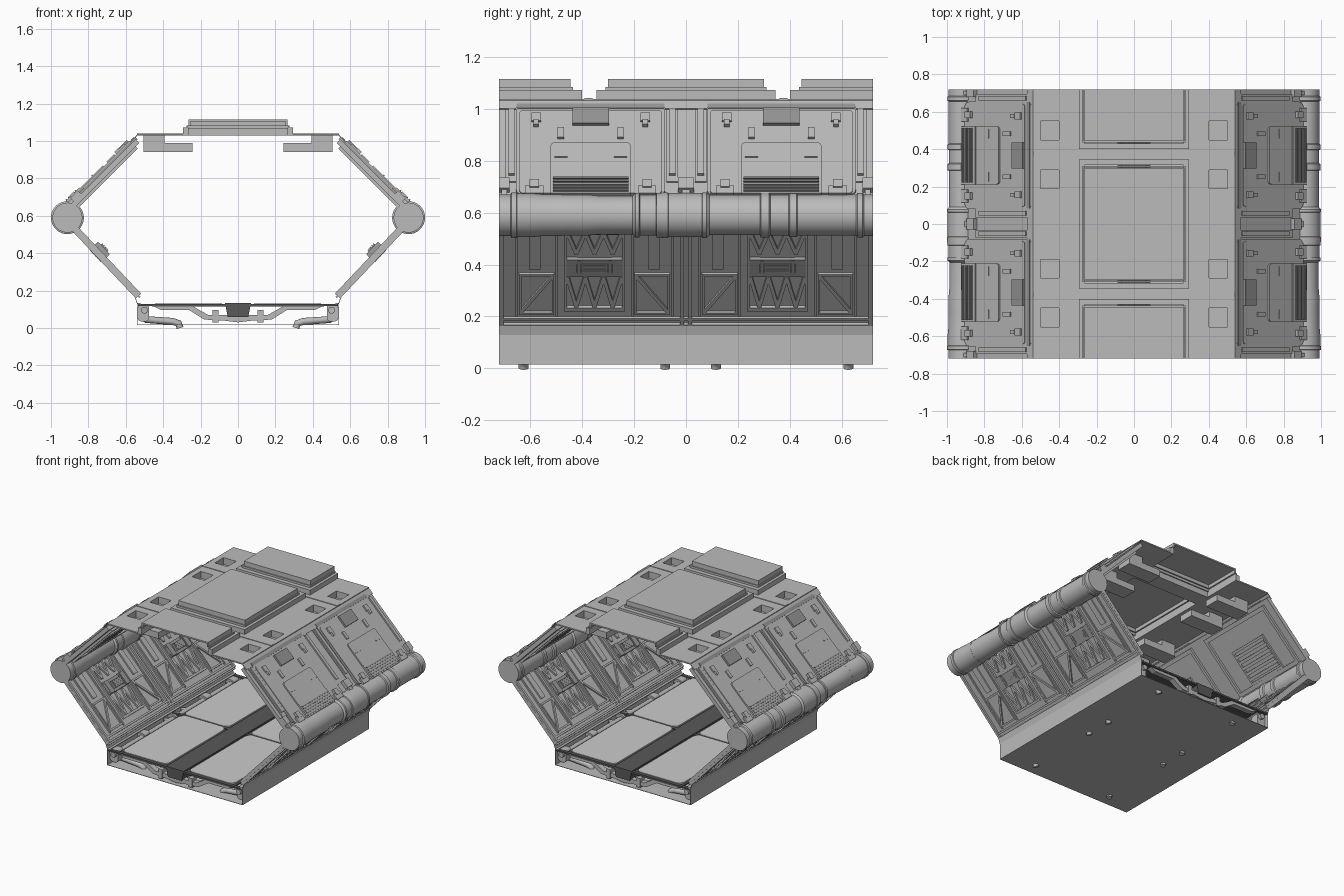
import bpy, bmesh
from math import pi, cos, sin
from mathutils import Vector

if "Cube" in bpy.data.objects:
    bpy.data.objects.remove(bpy.data.objects["Cube"])

# ---------- helpers ----------
def material(name, v):
    m = bpy.data.materials.new(name)
    m.diffuse_color = (v, v, v, 1)
    m.use_nodes = True
    m.node_tree.nodes["Principled BSDF"].inputs["Base Color"].default_value = m.diffuse_color
    return m

MID, DARK, LIGHT = material("mid_grey", .5), material("dark_grey", .1), material("light_grey", .8)

def wall(P, d, n):
    """Sloped panel space: y, height z of the outer face, offset h along the normal."""
    def f(y, z, h, ref):
        t = (z - P[1] - n[1] * ref) / d[1]
        return Vector((P[0] + d[0] * t + n[0] * h, y, P[1] + d[1] * t + n[1] * h))
    return f

UPPER = wall((.52, .97), (.707, -.707), (.707, .707))
LOWER = wall((.548, .16), (.687, .727), (.727, -.687))
FLAT = lambda y, x, h, ref: Vector((x, y, h))
CROSS = lambda x, z, h, ref: Vector((x, h, z))

def rect(a0, a1, b0, b1):
    return [(a0, b0), (a1, b0), (a1, b1), (a0, b1)]

def rrect(a0, a1, b0, b1, r, n=4):
    pts = []
    for i, (a, b) in enumerate(((a1 - r, b1 - r), (a0 + r, b1 - r), (a0 + r, b0 + r), (a1 - r, b0 + r))):
        for k in range(n + 1):
            t = (i + k / n) * pi / 2
            pts.append((a + r * cos(t), b + r * sin(t)))
    return pts

def bar(a, b, w):
    a, b = Vector(a), Vector(b)
    p = (b - a).orthogonal().normalized() * w / 2
    return [tuple(a + p), tuple(b + p), tuple(b - p), tuple(a - p)]

def border(a0, a1, b0, b1, w):
    return [rect(a0, a1, b0, b0 + w), rect(a0, a1, b1 - w, b1),
            rect(a0, a0 + w, b0 + w, b1 - w), rect(a1 - w, a1, b0 + w, b1 - w)]

def finish(name, bm, mirror, mat=MID):
    bmesh.ops.recalc_face_normals(bm, faces=bm.faces)
    me = bpy.data.meshes.new(name)
    bm.to_mesh(me)
    bm.free()
    me.materials.append(mat)
    ob = bpy.data.objects.new(name, me)
    bpy.context.collection.objects.link(ob)
    if mirror:
        ob.modifiers.new("mirror", 'MIRROR').use_mirror_merge = False
    return ob

def build(name, space, shapes, mirror=True, mat=MID):
    """Extrude each (outline, h0, h1) in the given space into one object."""
    bm = bmesh.new()
    for pts, h0, h1 in shapes:
        lo = [bm.verts.new(space(a, b, h0, h1)) for a, b in pts]
        hi = [bm.verts.new(space(a, b, h1, h1)) for a, b in pts]
        bm.faces.new(lo)
        bm.faces.new(hi)
        for i in range(len(pts)):
            j = (i + 1) % len(pts)
            bm.faces.new((lo[i], lo[j], hi[j], hi[i]))
    return finish(name, bm, mirror, mat)

BAYS = (-.367, .367)

# ---------- roof: plate with duct holes and hatch openings ----------
xs = (-.54, -.5, -.4, -.265, .265, .4, .5, .54)
ys = (-.72, -.55, -.45, -.43, -.315, -.29, -.19, .19, .29, .315, .43, .45, .55, .72)
cells = []
for y0, y1 in zip(ys, ys[1:]):
    for x0, x1 in zip(xs, xs[1:]):
        mx, my = abs(x0 + x1) / 2, abs(y0 + y1) / 2
        hole = .4 < mx < .5 and (.45 < my < .55 or .19 < my < .29)
        if not hole and not (mx < .2 and not .315 < my < .43):
            cells.append((rect(y0, y1, x0, x1), 1.028, 1.037))
build("roof_plate", FLAT, cells, False)
build("roof_seams", FLAT, [(rect(s * .375 - .015, s * .375 + .015, -.54, .54), 1.036, 1.041) for s in (-1, 1)], False)

# hollow stepped hatches, the end ones open where the section is cut
hatch = []
for half, w, z0, z1 in ((.345, .03, 1.036, 1.072), (.31, .008, 1.065, 1.083), (.3, .01, 1.08, 1.115)):
    wx = half - .05 if half > .34 else half - .035
    hatch += [(r, z0, z1) for r in border(-half, half, -wx, wx, w)]
    for s in (-1, 1):
        inner_y = s * (.745 - half)
        hatch.append((rect(*sorted((inner_y, inner_y + s * w)), -wx, wx), z0, z1))
        for q in (-1, 1):
            hatch.append((rect(*sorted((inner_y, s * .72)), *sorted((q * wx, q * (wx - w)))), z0, z1))
for y0, y1 in ((-.295, .295), (-.72, -.45), (.45, .72)):
    hatch.append((rect(y0, y1, -.26, .26), 1.105, 1.115))
build("roof_hatches", FLAT, hatch, False)

ducts = []
for y in (-.5, -.24, .24, .5):
    ducts += [(r, .985, 1.03) for r in border(y - .056, y + .056, .394, .506, .006)]
    ducts.append((rect(y - .056, y + .056, .243, .506), .942, .988))
build("roof_ducts", FLAT, ducts)

# thin skirts closing the seams between walls, roof and floor
build("roof_skirt", CROSS, [([(.537, 1.03), (.54, 1.032), (.572, 1.0), (.568, .996)], -.72, .72)])
build("floor_skirt", CROSS, [([(.537, .13), (.54, .129), (.553, .168), (.55, .17)], -.72, .72)])

# ---------- upper side walls ----------
build("upper_wall_sheet", UPPER, [(rect(-.72, .72, .665, 1.01), .02, .048)])
frame, panels, fittings, slots, inner = [], [], [], [], []
for y in (-.672, -.053, .057, .672):
    frame += [(rect(y - .022, y + .022, .72, 1.005), .04, .054), (rect(y - .012, y + .012, .75, 1.0), .05, .064)]
for y in (-.7, 0, .7):
    w = .03 if y == 0 else .02
    frame += [(rect(y - w, y + w, .695, .735), .04, .072), (rect(y - w * .5, y + w * .5, .665, .7), .04, .064)]
for c in BAYS:
    panels += [(rrect(c - .287, c + .287, .672, 1.022, .02), .04, .059),
               (rrect(c - .275, c + .275, .675, .995, .015), .055, .064),
               (rrect(c - .155, c + .155, .685, .87, .015), .06, .073),
               (rect(c - .155, c + .155, .675, .75), .06, .077)]
    slots += [(rrect(c - .285, c + .285, 1.003, 1.02, .006), .055, .062),
              (rect(c - .07, c + .07, .945, 1.005), .06, .078)]
    for k in range(5):
        slots.append((rect(c - .145, c + .145, .685 + k * .012, .691 + k * .012), .07, .083))
    for s in (-1, 1):
        fittings += [(rect(c + s * .21 - .018, c + s * .21 + .018, .955, .985), .06, .074),
                     (rect(c + s * .21 - .01, c + s * .21 + .01, .94, .96), .06, .079),
                     (rect(c + s * .115 - .012, c + s * .115 + .012, .89, .93), .06, .073),
                     (rect(c + s * .115 - .025, c + s * .115 + .025, .815, .82), .07, .077),
                     (rect(c + s * .217 - .035, c + s * .217 + .035, .675, .705), .06, .077),
                     (rect(c + s * .217 - .018, c + s * .217 + .018, .7, .73), .06, .083)]
    # ribs and vent on the inside of the bay
    inner += [(r, .004, .025) for r in border(c - .3, c + .3, .66, .975, .02)]
    inner += [(r, .008, .025) for r in border(c - .155, c + .155, .68, .86, .012)]
    inner += [(rect(c - .14, c + .14, .7 + k * .03, .715 + k * .03), .005, .025) for k in range(5)]
build("upper_wall_frame", UPPER, frame)
build("upper_wall_panels", UPPER, panels)
build("upper_wall_fittings", UPPER, fittings)
build("upper_wall_slots", UPPER, slots, mat=material("slot_grey", .3))
build("upper_wall_inner_ribs", UPPER, inner)

# ---------- lower side walls ----------
build("lower_wall_sheet", LOWER, [(rect(-.72, .72, .16, .52), -.024, -.014)])
ribs, truss, latch = [], [], []
ribs += [(rect(-.72, .72, .158, .168), -.038, 0), (rect(-.715, .715, .182, .192), -.036, -.003)]
ribs += [(rect(y - .008, y + .008, .16, .52), -.038, 0) for y in (-.711, -.015, .015, .711)]
for c in BAYS:
    c *= .96
    for s in (-1, 1):
        a, b = sorted((c + s * .155, c + s * .29))
        ribs += [(r, -.034, -.004) for r in border(a, b, .205, .362, .009)]
        ribs.append((bar((c + s * .16, .355), (c + s * .285, .212), .012), -.034, -.004))
        ribs.append((rect(c + s * .23 - .022, c + s * .23 + .022, .38, .515), -.034, -.004))
        ribs.append((rect(c + s * .3 - .005, c + s * .3 + .005, .2, .515), -.034, -.006))
        ribs.append((rect(c + s * .147 - .005, c + s * .147 + .005, .2, .515), -.034, -.006))
    truss += [(r, -.038, 0) for r in border(c - .118, c + .118, .22, .525, .012)]
    for z0, z1 in ((.235, .35), (.44, .52)):
        for k in range(6):
            p, q = (z0, z1) if k % 2 else (z1, z0)
            truss.append((bar((c - .105 + k * .035, p), (c - .07 + k * .035, q), .014), -.036, -.002))
    for z in (.36, .41):
        latch.append((rect(c - .11, c + .11, z - .008, z + .008), -.05, 0))
    for s in (-1, 1):
        latch += [(rect(c + s * .088 - .02, c + s * .088 + .02, .352, .418), -.062, .002),
                  (rect(c + s * .06 - .006, c + s * .06 + .006, .36, .412), -.055, .002)]
    latch += [(rect(c - .05, c + .05, .366, .404), -.068, 0)]
    latch += [(rect(c - .045, c + .045, .37 + k * .009, .374 + k * .009), -.073, .003) for k in range(4)]
build("lower_wall_ribs", LOWER, ribs)
build("lower_wall_truss", LOWER, truss)
build("lower_wall_latch", LOWER, latch, mat=material("latch_grey", .35))

# ---------- large side pipes (lathed along y) ----------
rows = [(-.72, .08), (-.675, .08)]
for y0, y1, r in ((-.672, -.652, .088), (-.65, -.59, .084), (-.55, -.48, .08), (-.48, -.385, .079), (-.33, -.205, .074),
                  (-.195, -.18, .086), (-.178, -.115, .079), (-.113, -.1, .086), (-.085, -.07, .088), (-.068, .062, .085),
                  (.064, .078, .088), (.09, .285, .077), (.288, .32, .086), (.325, .395, .078), (.398, .425, .085),
                  (.43, .655, .079), (.66, .68, .086), (.685, .72, .08)):
    rows += [(y0, r), (y1, r)]
bm = bmesh.new()
N = 40
rings = [[bm.verts.new((.912 + r * cos(2 * pi * k / N), y, .59 + r * sin(2 * pi * k / N))) for k in range(N)]
         for y, r in rows]
for A, B in zip(rings, rings[1:]):
    for k in range(N):
        bm.faces.new((A[k], A[k - 1], B[k - 1], B[k]))
bm.faces.new(rings[0])
bm.faces.new(rings[-1])
pipe = finish("side_pipe", bm, True)
bpy.context.view_layer.objects.active = pipe
pipe.select_set(True)
bpy.ops.object.shade_smooth_by_angle(angle=.5)

# ---------- floor ----------
build("floor_tray_bottom", FLAT, [(rect(-.72, .72, -.54, .54), .015, .018)], False)
build("floor_tray_side", FLAT, [(rect(-.72, .72, .537, .54), .015, .132), (rect(-.72, .72, .52, .54), .128, .133)])
build("floor_base", FLAT, [(rect(-.715, .715, .06, .46), .114, .122)] +
      [(rect(y - .012, y + .012, .05, .535), .118, .129) for y in (-.705, 0, .705)], mat=DARK)
build("floor_panels", FLAT, [(rrect(c - .342, c + .342, .085, .445, .04), .12, .132) for c in (-.35, .35)], mat=LIGHT)
build("floor_centre_beam", CROSS, [([(-.07, .133), (-.055, .06), (.055, .06), (.07, .133)], -.72, .72)], False, DARK)
brackets = []
for y in (-.69, 0, .69):
    brackets += [([(.0, .07), (.0, .03), (.08, .04), (.18, .045), (.26, .095), (.41, .095), (.45, .115), (.24, .115), (.16, .07)], y - .02, y + .02),
                 (rect(.105, .135, .03, .095), y - .025, y + .025)]
build("floor_brackets", CROSS, brackets)
build("floor_clamps", CROSS, [(rrect(.475, .537, .035, .125, .02), y - .03, y + .03) for y in (-.66, -.35, 0, .35, .66)])

# service pipes under the floor edges, with elbows reaching down through the tray
cu = bpy.data.curves.new("floor_service_pipes", 'CURVE')
cu.dimensions = '3D'
cu.bevel_depth = .019
cu.bevel_resolution = 2
cu.use_fill_caps = True
cu.materials.append(MID)
for s in (-1, 1):
    paths = [[(s * .5, -.71, .095), (s * .5, .71, .095)]]
    for y in (-.625, -.08, .115, .625):
        paths.append([(s * x, y, z) for x, z in ((.515, .11), (.515, .065), (.49, .045), (.35, .035), (.318, .025), (.31, 0))])
    for path in paths:
        sp = cu.splines.new('POLY')
        sp.points.add(len(path) - 1)
        for p, co in zip(sp.points, path):
            p.co = (*co, 1)
        sp.use_smooth = True
bpy.context.collection.objects.link(bpy.data.objects.new("floor_service_pipes", cu))
